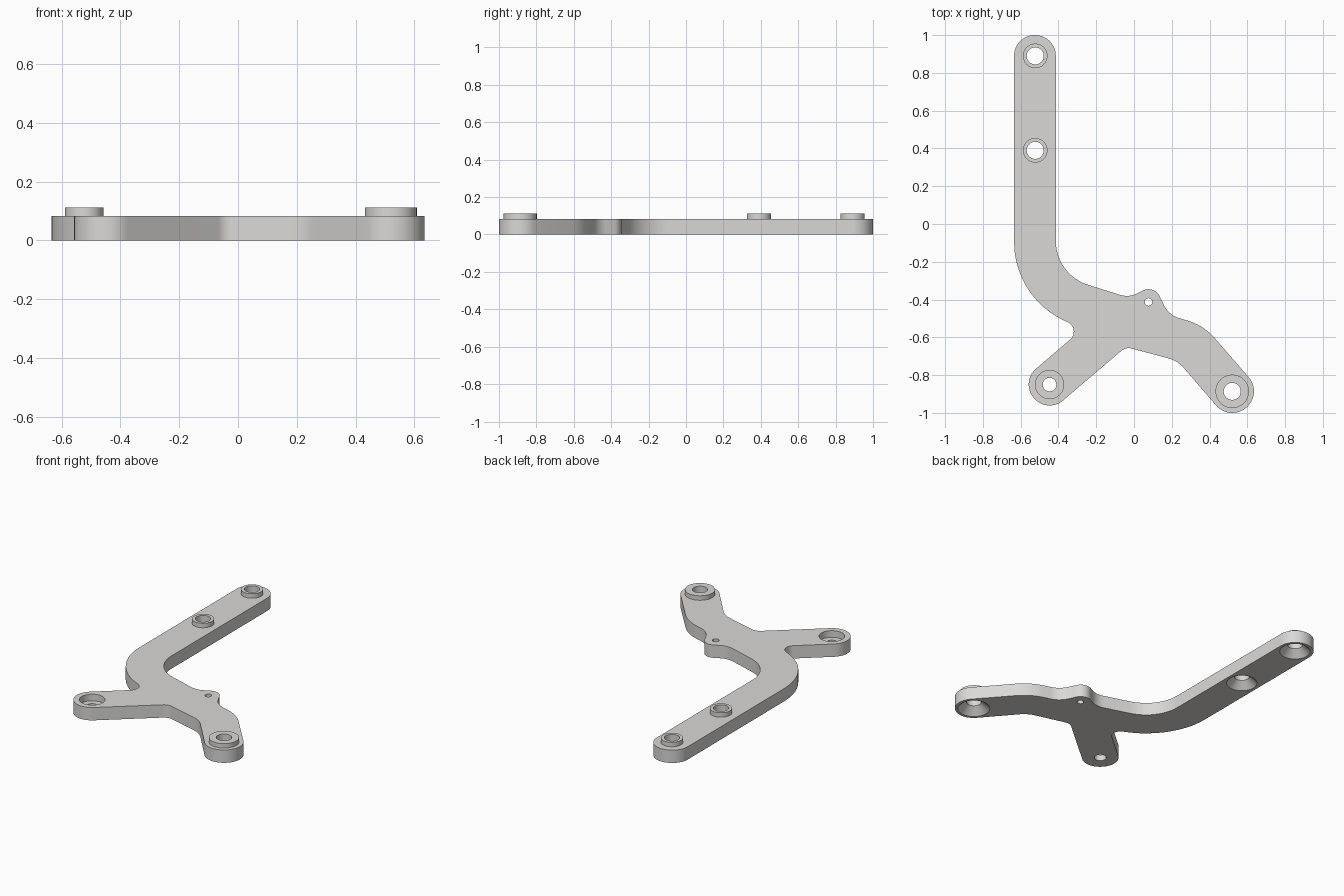
import bpy, bmesh, math
from mathutils import Vector

cube = bpy.data.objects.get("Cube")
if cube:
    bpy.data.objects.remove(cube, do_unlink=True)

THICK, BOSS_TOP, HOLE_R = 0.083, 0.112, 0.045

metal = bpy.data.materials.new("light grey metal")
metal.use_nodes = True
colour = (0.70, 0.69, 0.67, 1)
metal.diffuse_color = colour
metal.node_tree.nodes["Principled BSDF"].inputs["Base Color"].default_value = colour


def fillet(corners):
    """Round each (x, y, radius) corner of a closed outline."""
    points = []
    for i, (x, y, r) in enumerate(corners):
        p = Vector((x, y))
        a = (Vector(corners[i - 1][:2]) - p).normalized()
        b = (Vector(corners[(i + 1) % len(corners)][:2]) - p).normalized()
        half = a.angle(b) / 2
        centre = p + (a + b).normalized() * (r / math.sin(half))
        start = p + a * (r / math.tan(half)) - centre
        end = p + b * (r / math.tan(half)) - centre
        turn = math.atan2(start.x * end.y - start.y * end.x, start.dot(end))
        steps = max(6, round(abs(turn) / math.radians(6)))
        for k in range(steps + 1):
            t = turn * k / steps
            points.append((centre.x + start.x * math.cos(t) - start.y * math.sin(t),
                           centre.y + start.x * math.sin(t) + start.y * math.cos(t)))
    return points


def circle(centre, r, sides=48):
    return [(centre[0] + r * math.cos(math.tau * k / sides),
             centre[1] + r * math.sin(math.tau * k / sides)) for k in range(sides)]


def wall(bm, levels):
    """Skin a stack of (points, z) loops; return the edges of the first and last."""
    loops = [[bm.verts.new((x, y, z)) for x, y in points] for points, z in levels]
    count = len(loops[0])
    for low, high in zip(loops, loops[1:]):
        for k in range(count):
            n = (k + 1) % count
            bm.faces.new((low[k], low[n], high[n], high[k]))
    return [[bm.edges.get((loop[k - 1], loop[k])) for k in range(count)]
            for loop in (loops[0], loops[-1])]


# Plate outline, clockwise from the end of the long arm
outline = fillet([
    (-0.635, 1.0, 0.1095), (-0.414, 1.0, 0.1095),      # long arm end
    (-0.414, -0.269, 0.245),                           # inner bend
    (-0.026, -0.39, 0.12), (0.1075, -0.3216, 0.065),   # small tab
    (0.183, -0.482, 0.13), (0.368, -0.536, 0.3),       # shoulder
    (0.682, -0.897, 0.1135), (0.508, -1.047, 0.1135),  # left foot end
    (0.232, -0.7246, 0.16), (-0.043, -0.651, 0.06),    # crotch
    (-0.459, -1.005, 0.1085), (-0.602, -0.838, 0.1085),  # right foot end
    (-0.271, -0.554, 0.055), (-0.635, -0.398, 0.46),   # notch, outer bend
])
bm = bmesh.new()
rims = [wall(bm, [(outline, 0), (outline, THICK)])]


def hole(centre, profile):
    """Add a hole whose (radius, z) profile runs from the underside to the top."""
    rims.append(wall(bm, [(circle(centre, r), z) for r, z in profile]))


# Raised bosses with countersunk holes: centre, outer radius, countersink radius
for centre, outer, sink in [((-0.523, 0.89), 0.065, 0.092),
                            ((-0.523, 0.39), 0.065, 0.092),
                            ((0.52, -0.886), 0.0885, 0.097)]:
    hole(centre, [(sink, 0), (HOLE_R, 0.045), (HOLE_R, BOSS_TOP),
                  (outer, BOSS_TOP), (outer, THICK)])

# Counterbored foot hole and small tab hole
hole((-0.447, -0.85), [(0.036, 0), (0.036, 0.04), (0.075, 0.04), (0.075, THICK)])
hole((0.077, -0.413), [(0.02, 0), (0.02, THICK)])

# Flat underside and top around the holes
for side in (0, 1):
    edges = [edge for rim in rims for edge in rim[side]]
    bmesh.ops.triangle_fill(bm, use_beauty=True, edges=edges, normal=(0, 0, 1))
bmesh.ops.recalc_face_normals(bm, faces=bm.faces)

mesh = bpy.data.meshes.new("bracket_plate")
bm.to_mesh(mesh)
bm.free()
mesh.materials.append(metal)
plate = bpy.data.objects.new("bracket_plate", mesh)
bpy.context.collection.objects.link(plate)
bpy.ops.object.select_all(action='DESELECT')
plate.select_set(True)
bpy.context.view_layer.objects.active = plate
bpy.ops.object.shade_smooth_by_angle(angle=math.radians(30))
